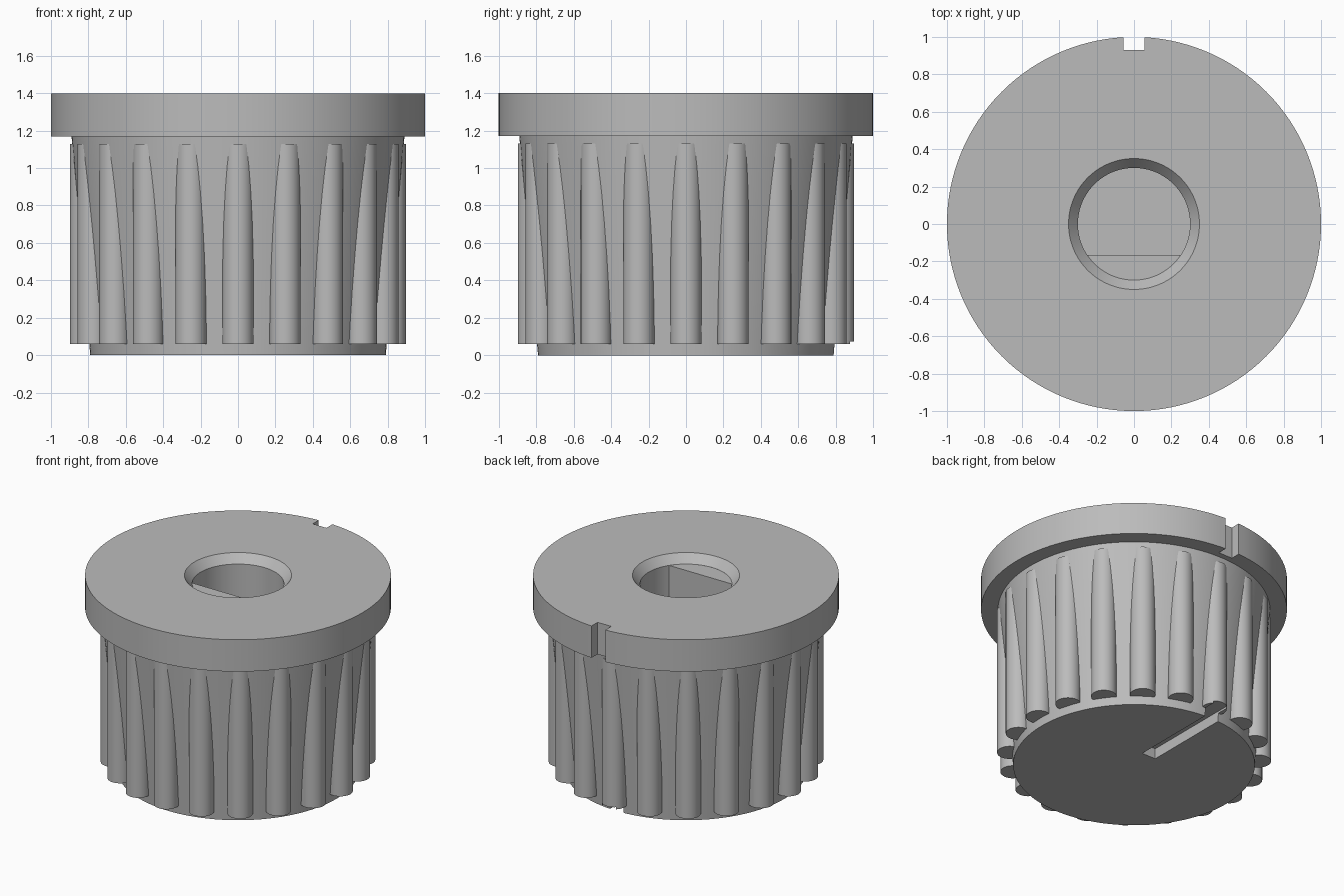
import bpy, bmesh, math
from mathutils import Matrix

if "Cube" in bpy.data.objects:
    bpy.data.objects.remove(bpy.data.objects["Cube"], do_unlink=True)

grey = bpy.data.materials.new("plain grey")
grey.use_nodes = True
colour = (0.5, 0.5, 0.5, 1)
grey.diffuse_color = colour
grey.node_tree.nodes["Principled BSDF"].inputs["Base Color"].default_value = colour

BORE_R, BORE_FLOOR, CHAMFER_Z = 0.30, 0.35, 1.34
RIBS = 20


def finish(bm, name):
    bmesh.ops.recalc_face_normals(bm, faces=bm.faces)
    mesh = bpy.data.meshes.new(name)
    bm.to_mesh(mesh)
    bm.free()
    mesh.materials.append(grey)
    obj = bpy.data.objects.new(name, mesh)
    bpy.context.collection.objects.link(obj)
    return obj


def lathe(name, profile, steps=128):
    bm = bmesh.new()
    verts = [bm.verts.new((r, 0, z)) for r, z in profile]
    edges = [bm.edges.new(pair) for pair in zip(verts, verts[1:])]
    bmesh.ops.spin(bm, geom=verts + edges, cent=(0, 0, 0), axis=(0, 0, 1),
                   angle=2 * math.pi, steps=steps, use_merge=True)
    bmesh.ops.remove_doubles(bm, verts=bm.verts, dist=1e-5)
    return finish(bm, name)


def cutter_box(name, low, high):
    bm = bmesh.new()
    size = [b - a for a, b in zip(low, high)]
    mid = [(a + b) / 2 for a, b in zip(low, high)]
    bmesh.ops.create_cube(bm, size=1, matrix=Matrix.Translation(mid) @ Matrix.Diagonal((*size, 1)))
    return finish(bm, name)


def cut(obj, box):
    mod = obj.modifiers.new("cut", 'BOOLEAN')
    mod.operation, mod.solver, mod.object = 'DIFFERENCE', 'EXACT', box
    bpy.context.view_layer.objects.active = obj
    bpy.ops.object.modifier_apply(modifier=mod.name)


# Tapered body, top flange and chamfered blind bore
body = lathe("knob_body", [
    (0, 0), (0.79, 0), (0.89, 1.17), (1, 1.17), (1, 1.4),
    (0.35, 1.4), (BORE_R, CHAMFER_Z), (BORE_R, BORE_FLOOR), (0, BORE_FLOOR)])

# Vertical grip ribs
bm = bmesh.new()
for i in range(RIBS):
    place = (Matrix.Rotation(i * 2 * math.pi / RIBS, 4, 'Z')
             @ Matrix.Translation((0.815, 0, 0.595)))
    bmesh.ops.create_cone(bm, cap_ends=True, segments=32, radius1=0.083,
                          radius2=0.083, depth=1.07, matrix=place)
ribs = finish(bm, "grip_ribs")

# Flat side of the D-shaped bore
bm = bmesh.new()
half = math.acos(0.165 / BORE_R)
angles = [-math.pi / 2 + half * (k / 12 - 1) for k in range(25)]
segment = bm.faces.new([bm.verts.new((BORE_R * math.cos(a), BORE_R * math.sin(a), BORE_FLOOR))
                        for a in angles])
wall = bmesh.ops.extrude_face_region(bm, geom=[segment])["geom"]
bmesh.ops.translate(bm, vec=(0, 0, CHAMFER_Z - BORE_FLOOR),
                    verts=[v for v in wall if isinstance(v, bmesh.types.BMVert)])
flat = finish(bm, "bore_flat")

# Flange notch and pointer slot under the base
notch = cutter_box("notch_cutter", (-0.055, 0.93, 1.1), (0.055, 1.1, 1.5))
slot = cutter_box("slot_cutter", (-0.055, 0.15, -0.1), (0.055, 1.1, 0.075))
cut(body, notch)
cut(body, slot)
cut(ribs, slot)
for box in (notch, slot):
    bpy.data.objects.remove(box, do_unlink=True)

# Smooth round walls with sharp rims
bpy.ops.object.select_all(action='DESELECT')
for obj in (body, ribs, flat):
    obj.select_set(True)
bpy.context.view_layer.objects.active = body
bpy.ops.object.shade_smooth_by_angle(angle=math.radians(30))
